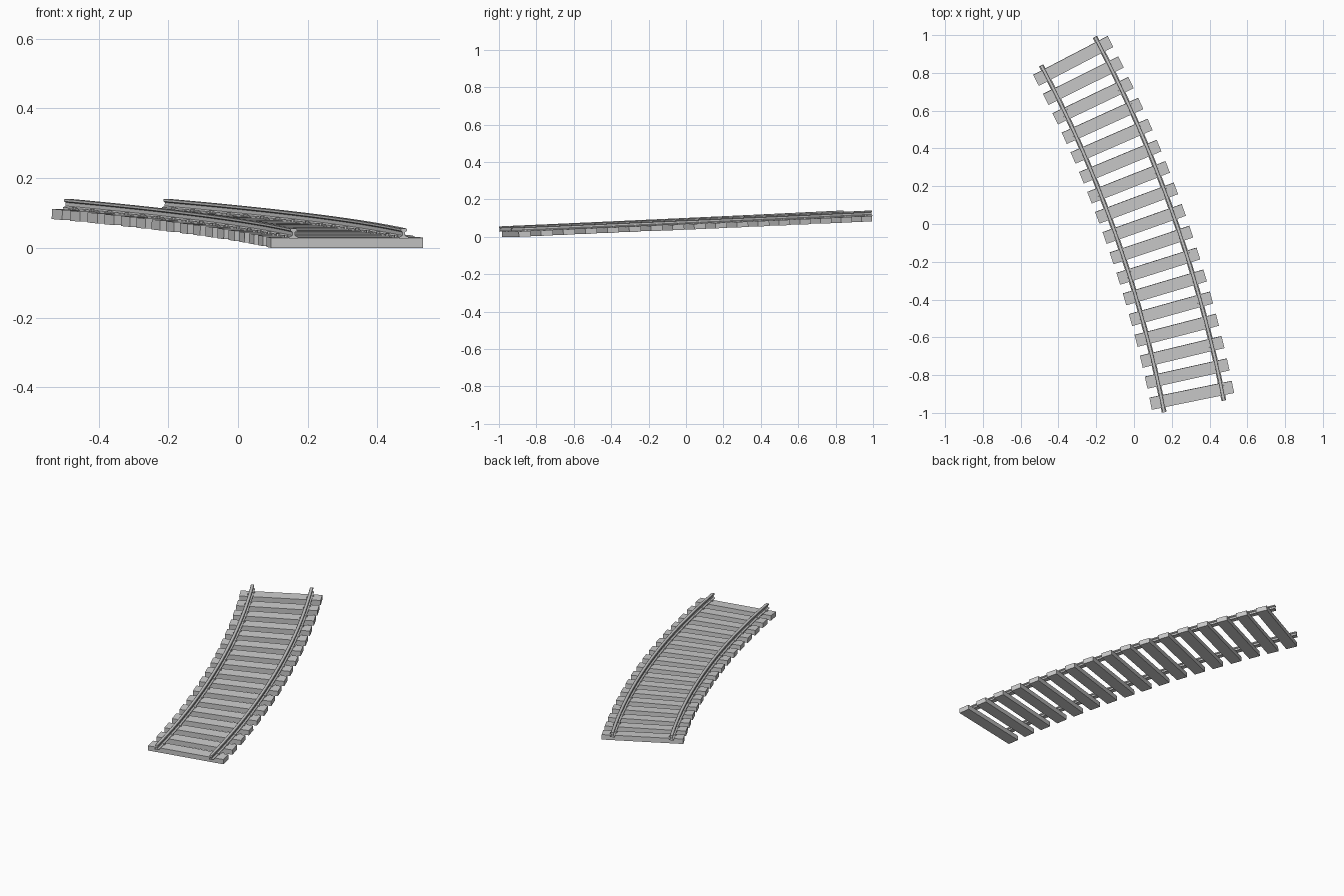
import bpy, bmesh, math
from mathutils import Matrix, Vector

if "Cube" in bpy.data.objects:
    bpy.data.objects.remove(bpy.data.objects["Cube"])

# Track layout: a climbing arc, one sleeper per degree
CX, CY, R = -6.306, -2.255, 6.748
A0, COUNT, RISE = 11.53, 17, 0.08
GAUGE = 0.161
SL_LEN, SL_W, SL_H = 0.445, 0.065, 0.029
SLOPE = math.atan(RISE / (R * math.radians(COUNT - 1)))


def frame(step, radial=0.0):
    """Local frame on the track: x outward, y along the track, z up."""
    a = math.radians(A0 + step)
    r = R + radial
    pos = Vector((CX + r * math.cos(a), CY + r * math.sin(a),
                  0.0014 + RISE * step / (COUNT - 1)))
    return (Matrix.Translation(pos) @ Matrix.Rotation(a, 4, 'Z')
            @ Matrix.Rotation(SLOPE, 4, 'X'))


def add_box(bm, mat, center, size):
    bmesh.ops.create_cube(bm, size=1.0, matrix=mat @ Matrix.Translation(center)
                          @ Matrix.Diagonal((*size, 1.0)))


def finish(bm, name):
    bmesh.ops.recalc_face_normals(bm, faces=bm.faces)
    me = bpy.data.meshes.new(name)
    bm.to_mesh(me)
    bm.free()
    ob = bpy.data.objects.new(name, me)
    bpy.context.collection.objects.link(ob)
    return ob


# Sleepers
bm = bmesh.new()
for i in range(COUNT):
    add_box(bm, frame(i), (0, 0, SL_H / 2), (SL_LEN, SL_W, SL_H))
finish(bm, "sleepers")

# Rails: I-shaped profile swept along the arc
half = [(0.013, 0.0), (0.013, 0.004), (0.004, 0.008), (0.004, 0.018),
        (0.009, 0.021), (0.009, 0.027), (0.007, 0.0285)]
profile = half + [(-x, z) for x, z in reversed(half)]
SEGS = 2 * COUNT
for name, off in (("inner_rail", -GAUGE), ("outer_rail", GAUGE)):
    bm = bmesh.new()
    rings = []
    for k in range(SEGS + 1):
        m = frame(-0.5 + COUNT * k / SEGS, off)
        rings.append([bm.verts.new(m @ Vector((x, 0, SL_H + z - 0.0005)))
                      for x, z in profile])
    n = len(profile)
    for a, b in zip(rings, rings[1:]):
        for j in range(n):
            bm.faces.new((a[j], a[(j + 1) % n], b[(j + 1) % n], b[j]))
    bm.faces.new(rings[0])
    bm.faces.new(rings[-1])
    finish(bm, name)

# Spikes: a staggered pair holding each rail foot on every sleeper
bm = bmesh.new()
for i in range(COUNT):
    for off in (-GAUGE, GAUGE):
        m = frame(i, off)
        for side in (-1, 1):
            add_box(bm, m, (side * 0.0135, side * 0.014, SL_H + 0.003),
                    (0.010, 0.010, 0.008))
finish(bm, "rail_spikes")
